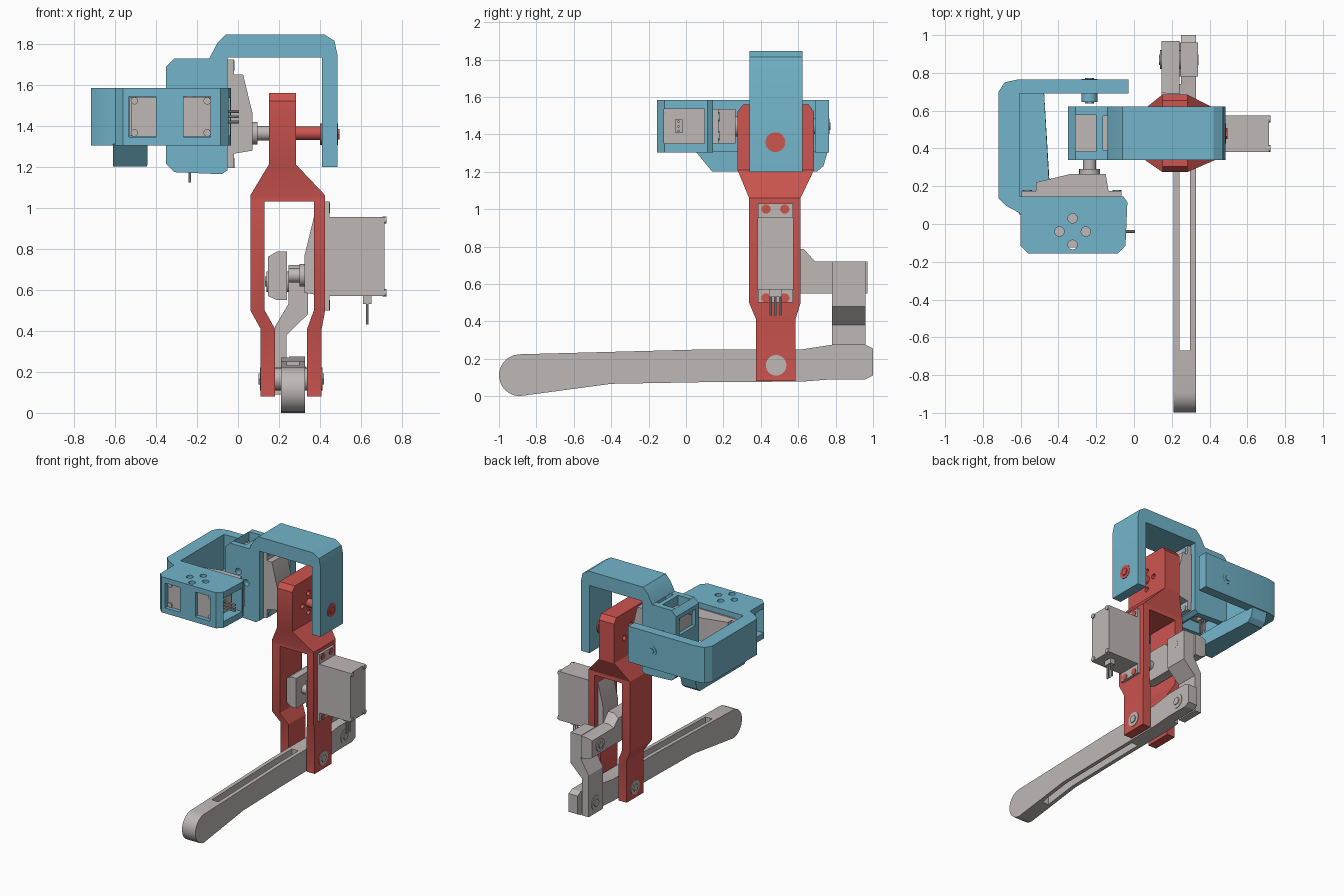
import bpy, bmesh, math
from mathutils import Matrix, Vector

cube = bpy.data.objects.get("Cube")
if cube:
    bpy.data.objects.remove(cube, do_unlink=True)


def material(name, rgb):
    m = bpy.data.materials.new(name)
    m.use_nodes = True
    m.diffuse_color = (*rgb, 1)
    m.node_tree.nodes["Principled BSDF"].inputs["Base Color"].default_value = (*rgb, 1)
    return m


BLUE = material("sky_blue", (0.17, 0.46, 0.59))
RED = material("coral_red", (0.61, 0.09, 0.08))
GRAY = material("warm_gray", (0.52, 0.48, 0.47))
WORLD = Matrix.Identity(4)
built = []


def frame(origin, u, v, w):
    """Local axes: u along a motor shaft, v along the motor length, w across it."""
    m = Matrix((u, v, w)).transposed().to_4x4()
    m.translation = Vector(origin)
    return m


def skin(name, rings, mat, M=WORLD):
    """Closed solid through rings that have equal point counts."""
    bm = bmesh.new()
    loops = [[bm.verts.new(M @ Vector(p)) for p in ring] for ring in rings]
    n = len(loops[0])
    for a, b in zip(loops, loops[1:]):
        for i in range(n):
            bm.faces.new((a[i], a[(i + 1) % n], b[(i + 1) % n], b[i]))
    bm.faces.new(loops[0])
    bm.faces.new(loops[-1])
    bmesh.ops.recalc_face_normals(bm, faces=bm.faces)
    mesh = bpy.data.meshes.new(name)
    bm.to_mesh(mesh)
    bm.free()
    mesh.materials.append(mat)
    ob = bpy.data.objects.new(name, mesh)
    bpy.context.collection.objects.link(ob)
    built.append(ob)
    return ob


def prism(name, pts, lo, hi, mat, axis=2, M=WORLD):
    """Profile extruded along one axis; the points use the two other axes."""
    def place(p, c):
        q = list(p)
        q.insert(axis, c)
        return q
    return skin(name, [[place(p, lo) for p in pts], [place(p, hi) for p in pts]], mat, M)


def rect(a0, a1, b0, b1):
    return [(a0, b0), (a1, b0), (a1, b1), (a0, b1)]


def circle(a, b, r, n=24):
    return [(a + r * math.cos(i * math.tau / n), b + r * math.sin(i * math.tau / n)) for i in range(n)]


def loft(name, sections, mat):
    """Sections are x0, x1, y0, y1, z."""
    return skin(name, [[(x, y, z) for x, y in rect(*s)] for *s, z in sections], mat)


def cut(ob, cutter):
    mod = ob.modifiers.new("cut", "BOOLEAN")
    mod.operation, mod.solver, mod.object = "DIFFERENCE", "EXACT", cutter
    bpy.context.view_layer.update()
    graph = bpy.context.evaluated_depsgraph_get()
    mesh = bpy.data.meshes.new_from_object(ob.evaluated_get(graph))
    ob.modifiers.clear()
    ob.data = mesh
    built.remove(cutter)
    bpy.data.objects.remove(cutter, do_unlink=True)


def bolt(name, a, b, lo, hi, r, mat, M=WORLD):
    """Round head with a hex core along the first axis."""
    prism(name, circle(a, b, r), lo, hi, mat, 0, M)
    prism(name + "_core", circle(a, b, r * 0.55, 6), lo - 0.006, hi + 0.006, mat, 0, M)


def motor(name, M, screw_mat):
    prism(name + "_body", rect(-0.27, 0.0, -0.1, 0.285), -0.096, 0.096, GRAY, 2, M)
    prism(name + "_flange", rect(0, 0.03, -0.17, 0.36), -0.093, 0.093, GRAY, 2, M)
    gear = [(0.03, -0.1), (0.12, -0.085), (0.12, 0.1), (0.075, 0.285), (0.03, 0.285)]
    prism(name + "_gearcase", gear, -0.093, 0.093, GRAY, 2, M)
    prism(name + "_shaft", circle(0, 0, 0.035), 0.11, 0.2, GRAY, 0, M)
    prism(name + "_collar", circle(0, 0, 0.055), 0.11, 0.145, GRAY, 0, M)
    for w in (-1, 1):
        for v in (-0.085, 0.27):
            prism(name + "_case_screw", circle(v, w * 0.078, 0.018, 16), -0.278, -0.26, GRAY, 0, M)
        for v in (-0.145, 0.33):
            prism(name + "_mount_screw", circle(v, w * 0.05, 0.025, 16), -0.004, 0.034, screw_mat, 0, M)
    # plug and three leads
    prism(name + "_plug", rect(-0.205, -0.165, -0.14, -0.09), -0.035, 0.035, GRAY, 2, M)
    for w in (-0.025, 0, 0.025):
        prism(name + "_lead", circle(-0.185, w, 0.007, 8), -0.24, -0.13, GRAY, 1, M)


def bracket(name, M, L, end):
    """Motor box with an arm reaching over to the far bearing at distance L."""
    outline = [(-0.3, -0.15), (-0.26, -0.19), (-0.03, -0.2), (0, -0.18), (0, 0.37), (L, 0.37), (L, end),
               (L + 0.075, end), (L + 0.075, 0.38), (L + 0.06, 0.45), (L + 0.01, 0.482), (-0.01, 0.482),
               (-0.05, 0.44), (-0.09, 0.365), (-0.26, 0.365), (-0.3, 0.325)]
    ob = prism(name, outline, -0.141, 0.141, BLUE, 2, M)
    # motor cavity, end windows and back windows
    openings = [(-0.273, 0.02, -0.106, 0.291, 0.1), (-0.262, -0.045, -0.25, -0.1, 0.092),
                (-0.26, -0.15, 0.28, 0.45, 0.097), (-0.115, -0.05, 0.28, 0.365, 0.09),
                (-0.32, -0.265, 0.165, 0.295, 0.098), (-0.32, -0.265, -0.1, 0.03, 0.098)]
    for *r, w in openings:
        cut(ob, prism("cutter", rect(*r), -w, w, BLUE, 2, M))
    # four round holes through the side walls
    for du, dv in ((0.07, 0), (-0.07, 0), (0, 0.07), (0, -0.07)):
        cut(ob, prism("cutter", circle(-0.185 + du, 0.09 + dv, 0.025, 16), -0.2, 0.2, BLUE, 2, M))


# hip bracket and its motor
X, Y, Z = Vector((1, 0, 0)), Vector((0, 1, 0)), Vector((0, 0, 1))
hip = frame((-0.05, 0.481, 1.363), X, Z, Y)
bracket("hip_bracket", hip, 0.46, -0.165)
motor("hip_motor", hip, BLUE)
bolt("hip_bearing", 0.478, 1.358, 0.4, 0.488, 0.053, RED)
prism("hip_axle", circle(0.478, 1.363, 0.033), 0.27, 0.42, RED, 0)

# shoulder bracket and its motor
shoulder = frame((-0.235, 0.145, 1.443), Y, -X, Z)
bracket("shoulder_bracket", shoulder, 0.545, -0.205)
motor("shoulder_motor", shoulder, BLUE)
bolt("shoulder_bearing", 0, 0, 0.5, 0.622, 0.042, BLUE, shoulder)
gusset = [(0.05, 1.31), (0.14, 1.2), (0.7, 1.2), (0.735, 1.23), (0.758, 1.31)]
skin("shoulder_gusset", [[(-0.61, y, z) for y, z in gusset],
                         [(-0.44 - 0.06 * max(0, y - 0.1), y, z) for y, z in gusset]], BLUE)

# upper leg: head block, flare and two fork arms
head = loft("upper_leg_head", [(0.06, 0.425, 0.337, 0.613, 1.03), (0.06, 0.425, 0.337, 0.613, 1.06),
                               (0.15, 0.283, 0.275, 0.685, 1.21), (0.15, 0.283, 0.275, 0.685, 1.52),
                               (0.15, 0.283, 0.305, 0.655, 1.56)], RED)
for dy, dz in ((0.075, 0), (-0.075, 0), (0, 0.075), (0, -0.075)):
    cut(head, prism("cutter", circle(0.478 + dy, 1.363 + dz, 0.02, 12), 0.1, 0.35, RED, 0))
for side, top, low in (("right", (0.06, 0.13), (0.11, 0.18)), ("left", (0.37, 0.425), (0.337, 0.408))):
    loft(side + "_fork_arm", [(*low, 0.375, 0.585, 0.08), (*low, 0.375, 0.585, 0.41),
                              (*top, 0.337, 0.613, 0.5), (*top, 0.337, 0.613, 1.04)], RED)

# knee motor
knee = frame((0.445, 0.478, 0.67), -X, Z, Y)
motor("knee_motor", knee, RED)

# crank on the knee motor
crank = [(0.385, 0.55), (0.97, 0.55), (0.97, 0.72), (0.69, 0.72), (0.63, 0.787), (0.385, 0.787)]
prism("knee_crank", crank, 0.19, 0.24, GRAY, 0)
skin("knee_crank_cap", [[(0.19, y, z) for y, z in crank],
                        [(0.145, 0.4 + (y - 0.385) * 0.97, 0.57 + (z - 0.55) * 0.8) for y, z in crank]], GRAY)
bolt("crank_bolt", 0.87, 0.64, 0.138, 0.335, 0.05, GRAY)

# push link with a sideways jog
link = [(0.245, 0.72), (0.34, 0.72), (0.34, 0.48), (0.237, 0.38), (0.237, 0.09),
        (0.18, 0.09), (0.18, 0.42), (0.245, 0.53)]
prism("push_link", link, 0.78, 0.96, GRAY, 1)

# lower leg with rounded foot, long slot and thinned rear end
foot = [(-0.888 + 0.112 * math.cos(a), 0.112 + 0.112 * math.sin(a))
        for a in (math.radians(92 + i * 16) for i in range(12))]
shin = foot + [(-0.4, 0.066), (0.1, 0.075), (0.62, 0.078), (0.78, 0.09), (0.96, 0.09), (1, 0.11),
               (1, 0.255), (0.96, 0.275), (0.78, 0.275), (0.62, 0.25), (0.1, 0.25)]
leg = prism("lower_leg", shin, 0.21, 0.327, GRAY, 0)
cut(leg, prism("cutter", rect(0.24, 0.297, -0.67, 0.33), -0.1, 0.5, GRAY))
cut(leg, prism("cutter", rect(0.1, 0.248, 0.74, 1.1), -0.1, 0.5, GRAY))
bolt("knee_pivot", 0.482, 0.165, 0.106, 0.412, 0.055, GRAY)
bolt("link_pivot", 0.87, 0.172, 0.176, 0.331, 0.055, GRAY)

# smooth round parts, keep edges crisp
bpy.ops.object.select_all(action="DESELECT")
for ob in built:
    ob.select_set(True)
bpy.context.view_layer.objects.active = built[0]
bpy.ops.object.shade_smooth_by_angle(angle=math.radians(25))
